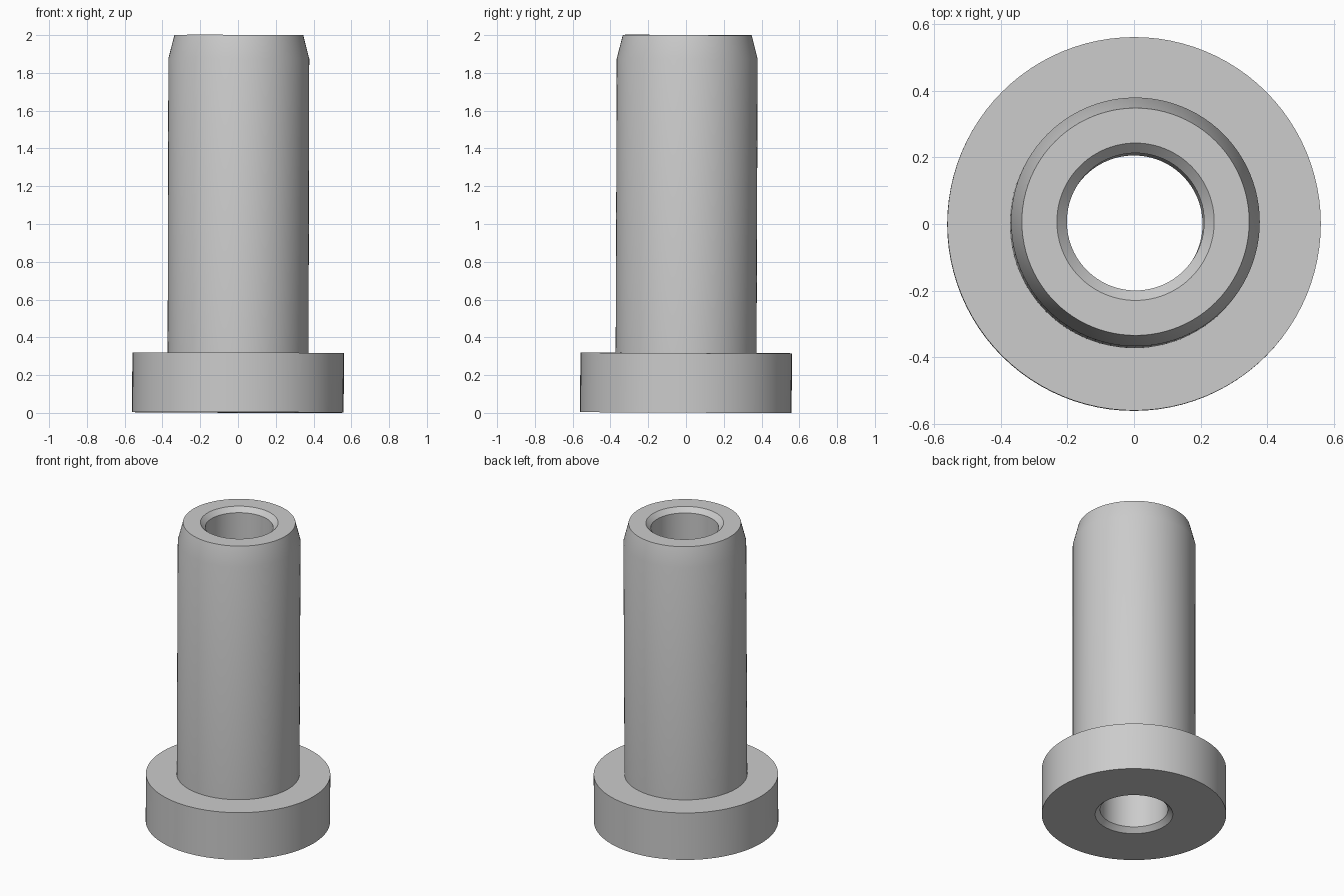
import bpy, bmesh, math
from mathutils import Matrix, Vector

cube = bpy.data.objects.get("Cube")
if cube:
    bpy.data.objects.remove(cube, do_unlink=True)

SEGMENTS = 96
FLANGE_R, FLANGE_H = 0.56, 0.315
SHAFT_R, TIP_R, TAPER_Z = 0.373, 0.341, 1.873
BORE_R, RIM_R, RIM_DEPTH = 0.206, 0.236, 0.03
TOP = 1.998

# Plain grey metal
metal = bpy.data.materials.new("grey metal")
metal.use_nodes = True
grey = (0.6, 0.6, 0.6, 1)
metal.diffuse_color = grey
metal.node_tree.nodes["Principled BSDF"].inputs["Base Color"].default_value = grey


def lathe(name, profile):
    """Turn a closed (radius, height) outline around the z axis."""
    bm = bmesh.new()
    verts = [bm.verts.new((r, 0, z)) for r, z in profile]
    edges = [bm.edges.new((v, verts[i - 1])) for i, v in enumerate(verts)]
    bmesh.ops.spin(bm, geom=verts + edges, cent=(0, 0, 0), axis=(0, 0, 1),
                   angle=math.tau, steps=SEGMENTS, use_duplicate=False)
    bmesh.ops.remove_doubles(bm, verts=bm.verts[:], dist=0.0001)
    bmesh.ops.recalc_face_normals(bm, faces=bm.faces[:])
    # The whole bushing leans very slightly, pivoting at the flange
    pivot = Vector((0, 0, FLANGE_H / 2))
    lean = Vector((0.0025, 0.0037, 1)).normalized()
    turn = Vector((0, 0, 1)).rotation_difference(lean).to_matrix()
    bmesh.ops.rotate(bm, cent=pivot, matrix=turn, verts=bm.verts[:])
    # Rest it on the ground
    lowest = min(v.co.z for v in bm.verts)
    bm.transform(Matrix.Translation((0, 0, -lowest)))
    mesh = bpy.data.meshes.new(name)
    bm.to_mesh(mesh)
    bm.free()
    mesh.materials.append(metal)
    obj = bpy.data.objects.new(name, mesh)
    bpy.context.collection.objects.link(obj)
    return obj


# Flanged sleeve with tapered tip and a chamfered through bore
bushing = lathe("flanged_bushing", [
    (RIM_R, 0), (FLANGE_R, 0), (FLANGE_R, FLANGE_H), (SHAFT_R, FLANGE_H),
    (SHAFT_R, TAPER_Z), (TIP_R, TOP), (RIM_R, TOP),
    (BORE_R, TOP - RIM_DEPTH), (BORE_R, RIM_DEPTH),
])

bpy.ops.object.select_all(action='DESELECT')
bushing.select_set(True)
bpy.context.view_layer.objects.active = bushing
bpy.ops.object.shade_smooth_by_angle(angle=math.radians(30))
